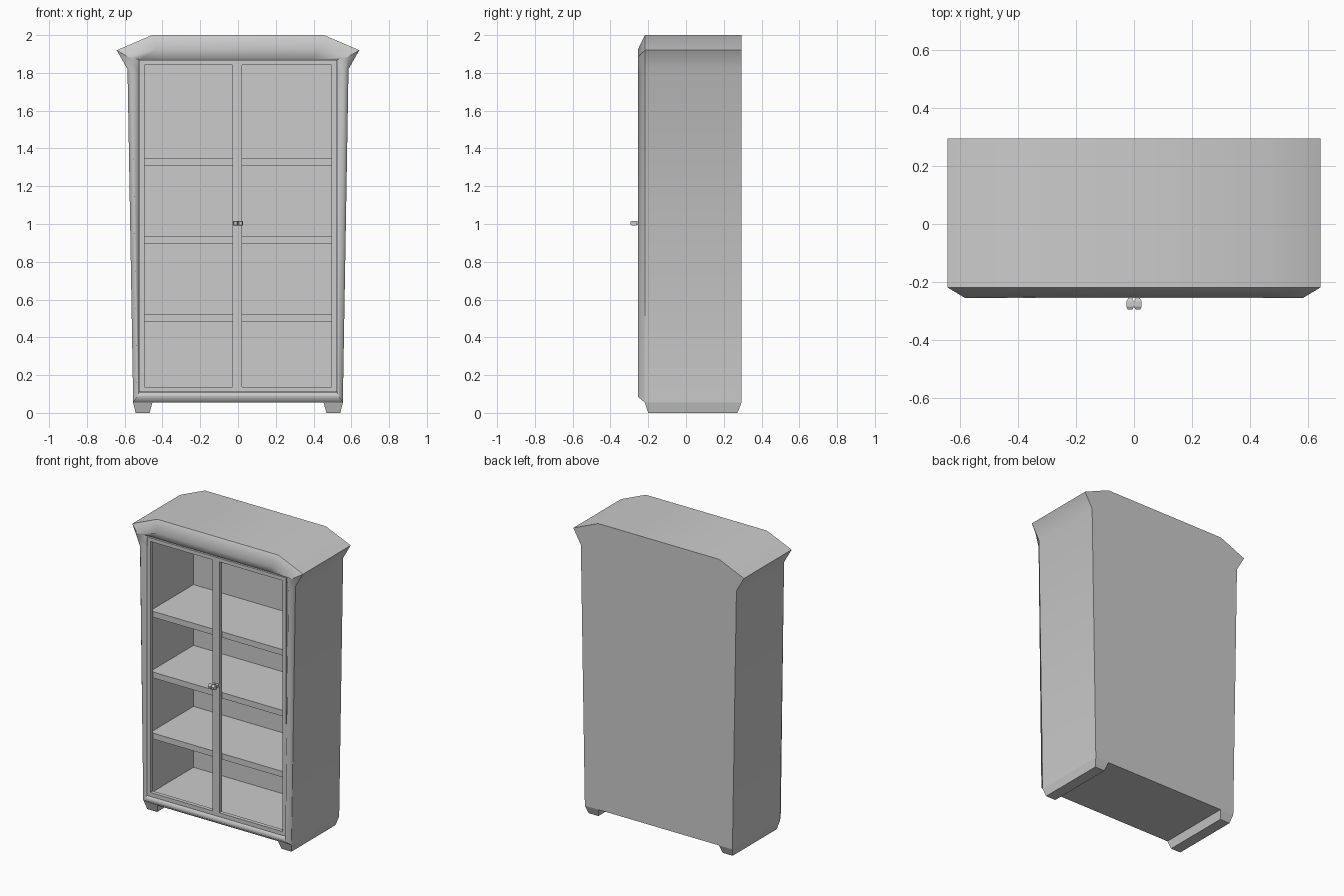
import bpy, bmesh, math

if "Cube" in bpy.data.objects:
    bpy.data.objects.remove(bpy.data.objects["Cube"])

RIDGE_Y = -0.254


def loft(name, rings, caps=(True, True), cyclic=False):
    """Skin a list of equally sized point rings into one mesh object."""
    bm = bmesh.new()
    loops = [[bm.verts.new(p) for p in ring] for ring in rings]
    n = len(loops[0])
    pairs = list(zip(loops, loops[1:]))
    if cyclic:
        pairs.append((loops[-1], loops[0]))
    for a, b in pairs:
        for i in range(n):
            j = (i + 1) % n
            bm.faces.new((a[i], a[j], b[j], b[i]))
    if not cyclic:
        if caps[0]:
            bm.faces.new(loops[0][::-1])
        if caps[1]:
            bm.faces.new(loops[-1])
    bmesh.ops.recalc_face_normals(bm, faces=bm.faces)
    me = bpy.data.meshes.new(name)
    bm.to_mesh(me)
    bm.free()
    ob = bpy.data.objects.new(name, me)
    bpy.context.collection.objects.link(ob)
    return ob


def mirrored(half, y):
    """Right half of an outline (x, z), bottom to top, closed over the x axis."""
    pts = half + [(-x, z) for x, z in reversed(half)]
    return [(x, y, z) for x, z in pts]


def rect(x0, x1, z0, z1, y):
    return [(x0, y, z0), (x1, y, z0), (x1, y, z1), (x0, y, z1)]


def plan(x0, x1, y0, y1, z):
    return [(x0, y0, z), (x1, y0, z), (x1, y1, z), (x0, y1, z)]


# Cabinet shell: back, flared cornice outline, raised front moulding, hollow inside
outer = [(0.555, 0.055), (0.585, 1.82), (0.642, 1.92), (0.455, 2.0)]
ridge = [(0.535, 0.085), (0.558, 1.80), (0.582, 1.885), (0.43, 1.925)]
inner = [(0.525, 0.108), (0.525, 1.80), (0.525, 1.87), (0.40, 1.87)]
body = loft("cabinet_body", [
    mirrored(outer, 0.294), mirrored(outer, -0.218), mirrored(ridge, RIDGE_Y),
    mirrored(inner, -0.222), mirrored(inner, 0.272)])

# Smooth shading with crisp edges, but a soft ridge on the moulding
bm = bmesh.new()
bm.from_mesh(body.data)
for f in bm.faces:
    f.smooth = True
for e in bm.edges:
    on_ridge = all(abs(v.co.y - RIDGE_Y) < 1e-4 for v in e.verts)
    e.smooth = on_ridge or e.calc_face_angle(0) < math.radians(32)
bm.to_mesh(body.data)
bm.free()

# Runner feet, tapered
for s, side in ((-1, "left"), (1, "right")):
    loft(f"{side}_foot", [
        plan(s * 0.453, s * 0.555, -0.218, 0.294, 0.055),
        plan(s * 0.468, s * 0.542, -0.20, 0.273, 0.0)])

# Shelves
for i, top in enumerate((0.522, 0.937, 1.35)):
    loft(f"shelf_{i + 1}", [
        plan(-0.525, 0.525, -0.19, 0.272, top - 0.04),
        plan(-0.525, 0.525, -0.19, 0.272, top)])

# Door frames: outer x range, opening x range
for side, o, w in (("left", (-0.523, -0.001), (-0.496, -0.03)),
                   ("right", (0.001, 0.523), (0.022, 0.496))):
    front, back = -0.232, -0.205
    loft(f"{side}_door_frame", [
        rect(*o, 0.11, 1.868, front), rect(*w, 0.137, 1.843, front),
        rect(*w, 0.137, 1.843, back), rect(*o, 0.11, 1.868, back)], cyclic=True)

# Square knobs with a narrow neck
profile = [(-0.225, 0.008), (-0.258, 0.008), (-0.266, 0.013),
           (-0.284, 0.013), (-0.294, 0.008)]
for s, side in ((-1, "left"), (1, "right")):
    x, z = s * 0.0135, 1.004
    loft(f"{side}_knob", [rect(x - r, x + r, z - r, z + r, y) for y, r in profile])
